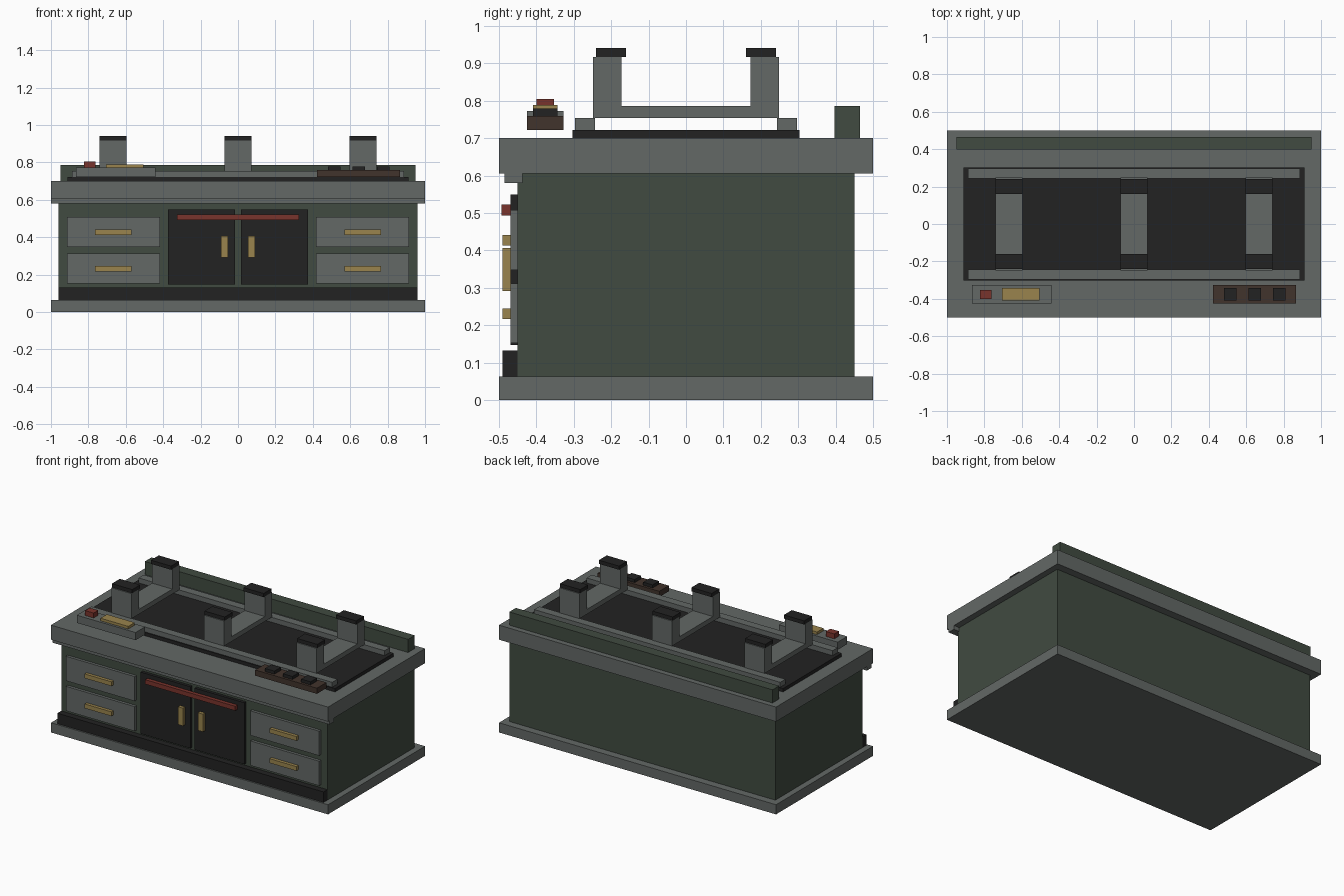
import bpy
from mathutils import Vector

cube = bpy.data.objects.get("Cube")
if cube:
    bpy.data.objects.remove(cube, do_unlink=True)


def material(name, r, g, b):
    m = bpy.data.materials.new(name)
    m.use_nodes = True
    m.diffuse_color = (r, g, b, 1)
    bsdf = next(n for n in m.node_tree.nodes if n.type == "BSDF_PRINCIPLED")
    bsdf.inputs["Base Color"].default_value = (r, g, b, 1)
    return m


GREY = material("steel_grey", 0.125, 0.138, 0.132)
GREEN = material("dark_green", 0.052, 0.070, 0.052)
BLACK = material("charcoal", 0.016, 0.016, 0.016)
GOLD = material("brass", 0.32, 0.23, 0.075)
RED = material("dull_red", 0.19, 0.033, 0.025)
BROWN = material("dark_wood", 0.053, 0.033, 0.025)


def box(name, mat, x, y, z):
    """Box from (min, max) ranges on each axis."""
    bpy.ops.mesh.primitive_cube_add(size=1)
    ob = bpy.context.object
    ob.name = ob.data.name = name
    low, high = Vector((x[0], y[0], z[0])), Vector((x[1], y[1], z[1]))
    for v in ob.data.vertices:
        v.co = (low + high) / 2 + v.co * (high - low)
    ob.data.materials.append(mat)
    return ob


def span(centre, half):
    return (centre - half, centre + half)


def sided(s, a, b):
    """Range a..b, mirrored when s is -1."""
    return tuple(sorted((s * a, s * b)))


# Cabinet carcass and countertop
box("base_plinth", GREY, (-1, 1), (-0.5, 0.5), (0, 0.063))
box("cabinet_body", GREEN, (-0.96, 0.96), (-0.45, 0.45), (0.063, 0.605))
box("countertop", GREY, (-1, 1), (-0.5, 0.5), (0.605, 0.70))
box("countertop_lip", GREY, (-1, 1), (-0.485, -0.437), (0.58, 0.605))
box("toe_kick", BLACK, (-0.96, 0.96), (-0.49, -0.45), (0.063, 0.132))
box("backsplash", GREEN, (-0.95, 0.95), (0.397, 0.465), (0.70, 0.786))

# Doors, drawers and their handles
PANEL, HANDLE = (-0.469, -0.45), (-0.49, -0.469)
for side, s in (("left", 1), ("right", -1)):
    box(f"door_{side}", BLACK, sided(s, 0.016, 0.374), PANEL, (0.147, 0.549))
    box(f"door_handle_{side}", GOLD, sided(s, 0.054, 0.09), HANDLE, (0.291, 0.407))
    for level, z in (("lower", 0.232), ("upper", 0.428)):
        box(f"{level}_drawer_{side}", GREY, sided(s, 0.417, 0.914), PANEL, span(z, 0.08))
        box(f"{level}_drawer_handle_{side}", GOLD, sided(s, 0.57, 0.764),
            HANDLE, span(z - 0.001, 0.014))
box("red_door_bar", RED, (-0.325, 0.325), (-0.493, -0.469), (0.493, 0.522))

# Bed plate and long rails
box("bed_plate", BLACK, (-0.912, 0.912), (-0.303, 0.303), (0.70, 0.722))
for side, s in (("back", 1), ("front", -1)):
    box(f"{side}_rail", GREY, (-0.888, 0.888), sided(s, 0.243, 0.297), (0.722, 0.754))

# Three cradles, each a crossbar with two capped posts
for i, x in enumerate((-0.668, 0, 0.668), 1):
    width = span(x, 0.073)
    box(f"cradle_bar_{i}", GREY, width, (-0.174, 0.174), (0.754, 0.786))
    for side, s in (("back", 1), ("front", -1)):
        box(f"{side}_post_{i}", GREY, width, sided(s, 0.173, 0.248), (0.754, 0.917))
        box(f"{side}_post_cap_{i}", BLACK, width, sided(s, 0.16, 0.241), (0.917, 0.941))

# Tool tray on the right, control box on the left
TRAY_Y, ITEM_Y = (-0.425, -0.327), (-0.409, -0.343)
box("tool_tray", GREY, (-0.866, -0.442), TRAY_Y, (0.722, 0.772))
box("red_block", RED, (-0.823, -0.762), (-0.4, -0.353), (0.772, 0.804))
box("brass_plate", GOLD, (-0.706, -0.506), ITEM_Y, (0.772, 0.789))
box("control_box", BROWN, (0.422, 0.867), TRAY_Y, (0.722, 0.759))
for i, x in enumerate((0.515, 0.645, 0.776), 1):
    box(f"control_button_{i}", BLACK, span(x, 0.034), ITEM_Y, (0.759, 0.779))
